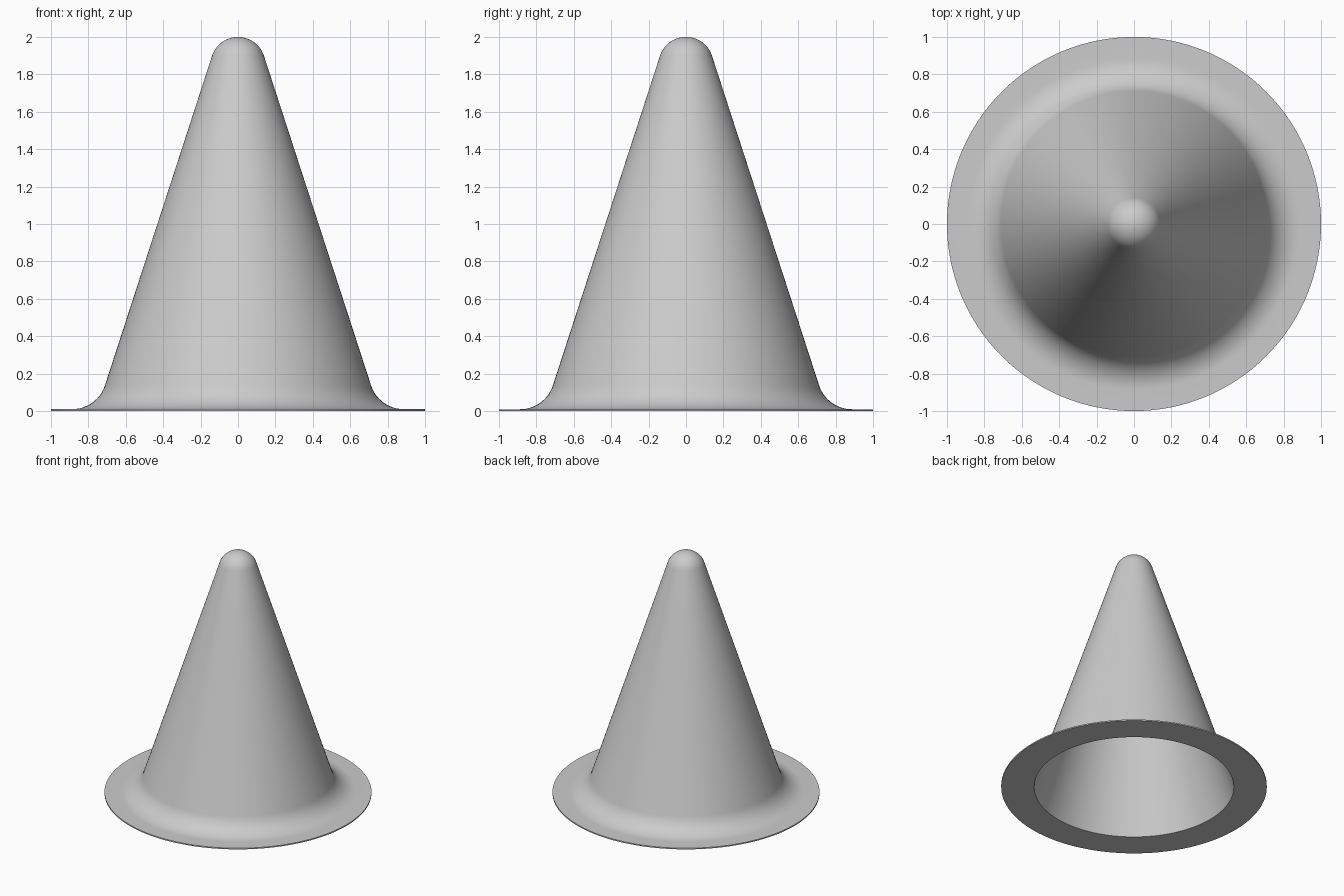
import bpy
import bmesh
from math import atan2, cos, sin, pi, tau, radians

cube = bpy.data.objects.get("Cube")
if cube:
    bpy.data.objects.remove(cube, do_unlink=True)

SLOPE = 0.325        # radius lost per unit of height on the cone wall
RIM = 0.01           # flange thickness
WALL = 0.004         # shell thickness
TIP = 0.146          # outer dome radius
FILLET = 0.185       # sweep from cone to flange
TILT = atan2(SLOPE, 1)   # upward lean of the wall normal


def arc(cx, cz, radius, start, end, steps):
    """Points (r, z) along an arc."""
    angles = [start + (end - start) * i / steps for i in range(steps + 1)]
    return [(cx + radius * cos(a), cz + radius * sin(a)) for a in angles]


# Dome, cone wall, fillet and flange on the outside
tip_z = 2 - TIP
dome = arc(0, tip_z, TIP, pi / 2, TILT, 14)
base_radius = dome[-1][0] + SLOPE * dome[-1][1]
fillet_z = RIM + FILLET
fillet_r = base_radius - SLOPE * fillet_z + FILLET / cos(TILT)
fillet = arc(fillet_r, fillet_z, FILLET, pi + TILT, 1.5 * pi, 14)
flange = [(1, RIM), (1, 0)]

# Hollow inside, parallel to the wall
inner_dome = arc(0, tip_z, TIP - WALL, TILT, pi / 2, 14)
opening = [(base_radius - WALL / cos(TILT), 0)]
profile = dome + fillet + flange + opening + inner_dome

# Turn the profile about the vertical axis
bm = bmesh.new()
verts = [bm.verts.new((r, 0, z)) for r, z in profile]
edges = [bm.edges.new(pair) for pair in zip(verts, verts[1:])]
bmesh.ops.spin(bm, geom=verts + edges, cent=(0, 0, 0), axis=(0, 0, 1),
               angle=tau, steps=128)
bmesh.ops.remove_doubles(bm, verts=bm.verts, dist=0.0001)
bmesh.ops.recalc_face_normals(bm, faces=bm.faces)
mesh = bpy.data.meshes.new("cone_shell")
bm.to_mesh(mesh)
bm.free()

cone = bpy.data.objects.new("cone_shell", mesh)
bpy.context.collection.objects.link(cone)

# Plain grey material
grey = bpy.data.materials.new("light_grey")
grey.use_nodes = True
colour = (0.6, 0.6, 0.6, 1)
grey.diffuse_color = colour
grey.node_tree.nodes["Principled BSDF"].inputs["Base Color"].default_value = colour
mesh.materials.append(grey)

# Smooth surface with crisp rim edges
bpy.ops.object.select_all(action="DESELECT")
cone.select_set(True)
bpy.context.view_layer.objects.active = cone
bpy.ops.object.shade_smooth_by_angle(angle=radians(30))
